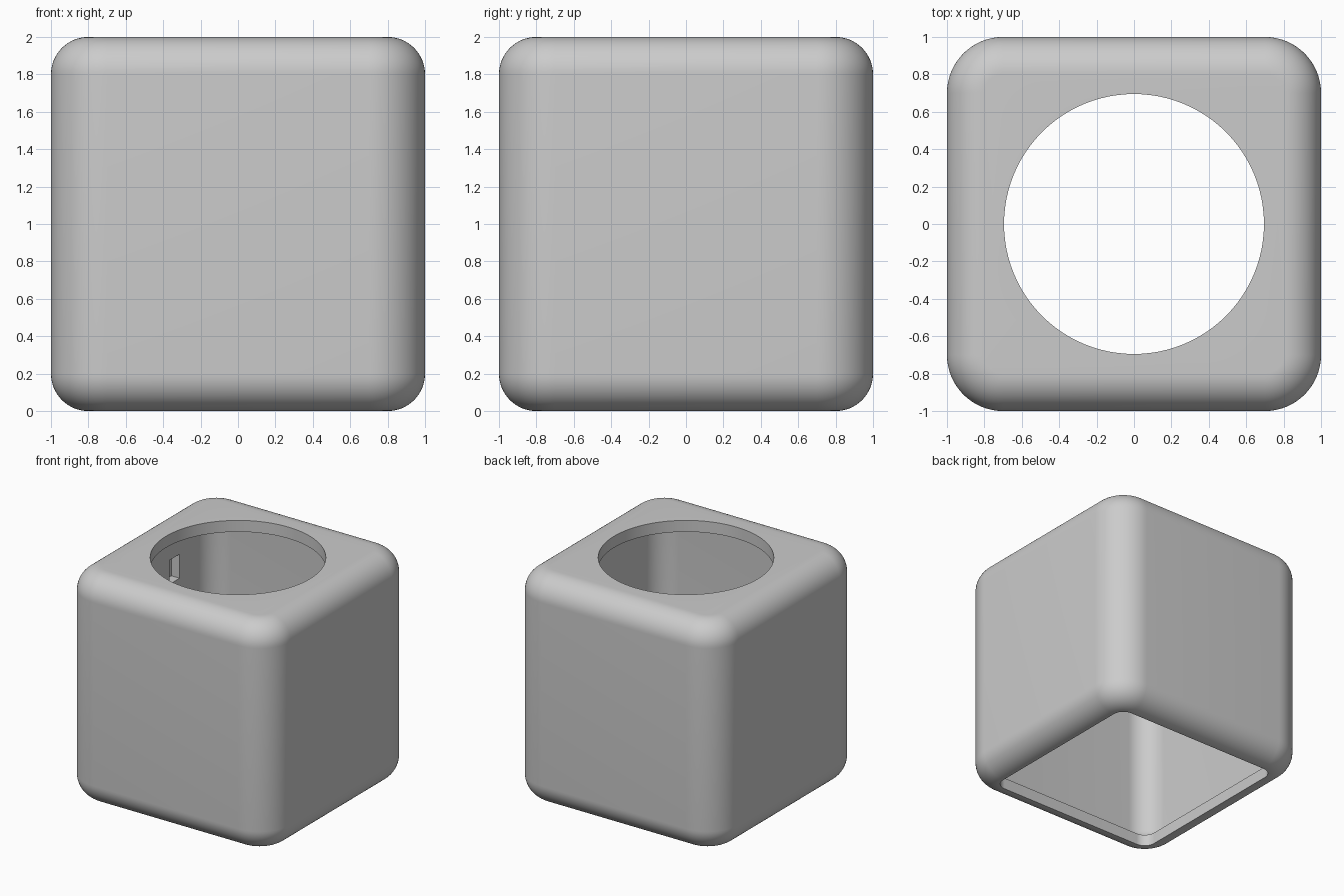
import bpy, bmesh
from math import sin, cos, pi

if "Cube" in bpy.data.objects:
    bpy.data.objects.remove(bpy.data.objects["Cube"])

WALL, CORNER, EDGE, STEPS = 0.1, 0.3, 0.2, 16

grey = bpy.data.materials.new("plain grey")
grey.use_nodes = True
grey.diffuse_color = (0.6, 0.6, 0.6, 1)
grey.node_tree.nodes["Principled BSDF"].inputs["Base Color"].default_value = (0.6, 0.6, 0.6, 1)

bm = bmesh.new()


def ring(inset, z):
    """Rounded square, pulled in from the outer wall by inset."""
    radius, centre = CORNER - inset, 1 - CORNER
    verts = []
    for corner, (sx, sy) in enumerate([(1, 1), (-1, 1), (-1, -1), (1, -1)]):
        for i in range(STEPS + 1):
            a = (corner + i / STEPS) * pi / 2
            verts.append(bm.verts.new((sx * centre + radius * cos(a),
                                       sy * centre + radius * sin(a), z)))
    return verts


def bridge(low, high):
    for i in range(len(low)):
        j = (i + 1) % len(low)
        bm.faces.new((low[i], low[j], high[j], high[i]))


def skin(offset):
    """Rounded box skin, open below and capped above; returns its bottom ring."""
    r = EDGE - offset
    angles = [i / STEPS * pi / 2 for i in range(STEPS + 1)]
    profile = [(EDGE - r * sin(a), EDGE - r * cos(a)) for a in angles]
    profile += [(d, 2 - z) for d, z in reversed(profile)]
    rings = [ring(d, z) for d, z in profile]
    for low, high in zip(rings, rings[1:]):
        bridge(low, high)
    bm.faces.new(rings[-1])
    return rings[0]


# Hollow body: outer and inner skins joined by the bottom lip
bridge(skin(0), skin(WALL))
bmesh.ops.recalc_face_normals(bm, faces=bm.faces)
mesh = bpy.data.meshes.new("hollow_body")
bm.to_mesh(mesh)
bm.free()
body = bpy.data.objects.new("hollow_body", mesh)
bpy.context.collection.objects.link(body)
mesh.materials.append(grey)


def cut(cutter):
    cutter.hide_render = True
    cutter.data.materials.append(grey)
    mod = body.modifiers.new("cut", "BOOLEAN")
    mod.operation, mod.solver, mod.object = "DIFFERENCE", "EXACT", cutter
    bpy.ops.object.select_all(action="DESELECT")
    body.select_set(True)
    bpy.context.view_layer.objects.active = body
    bpy.ops.object.modifier_apply(modifier=mod.name)
    bpy.data.objects.remove(cutter)


# Round opening in the top
bpy.ops.mesh.primitive_cylinder_add(vertices=96, radius=0.695, depth=0.4, location=(0, 0, 2))
cut(bpy.context.object)

# Small blind slot inside the side wall
bpy.ops.mesh.primitive_cube_add(size=1, location=(-0.93, 0.41, 1.5))
slot = bpy.context.object
slot.scale = (0.1, 0.14, 0.21)
bpy.context.view_layer.update()
cut(slot)

bpy.ops.object.shade_smooth_by_angle(angle=pi / 6)
